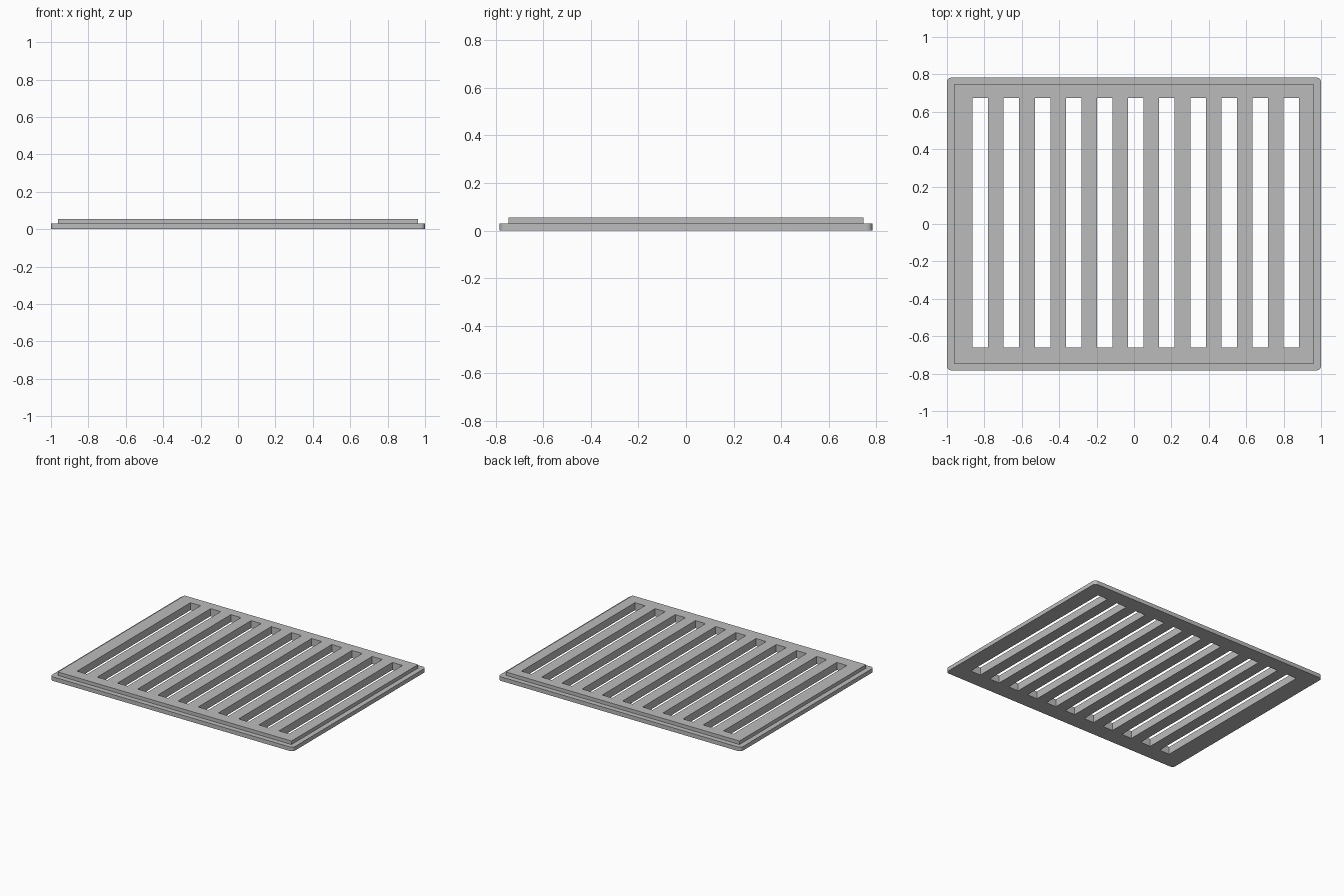
import bpy
import bmesh

cube = bpy.data.objects.get("Cube")
if cube:
    bpy.data.objects.remove(cube, do_unlink=True)

HALF_X, HALF_Y = 1.0, 0.783        # flange outline
STEP = 0.038                       # width of the ledge around the raised plate
FLANGE_Z, TOP_Z = 0.03, 0.056
CORNER = 0.025
SLOTS, PITCH, SLOT_W, SLOT_L = 11, 0.1663, 0.083, 1.334
SLOT_X, SLOT_Y = 0.01, 0.007       # centre of the slot row

grey = bpy.data.materials.new("grey_metal")
grey.use_nodes = True
colour = (0.5, 0.5, 0.5, 1)
grey.diffuse_color = colour
grey.node_tree.nodes["Principled BSDF"].inputs["Base Color"].default_value = colour


def add_box(bm, x0, x1, y0, y1, z0, z1):
    verts = bmesh.ops.create_cube(bm, size=1)["verts"]
    for v in verts:
        v.co.x = x1 if v.co.x > 0 else x0
        v.co.y = y1 if v.co.y > 0 else y0
        v.co.z = z1 if v.co.z > 0 else z0


def make_object(name, bm):
    mesh = bpy.data.meshes.new(name)
    bm.to_mesh(mesh)
    bm.free()
    mesh.materials.append(grey)
    obj = bpy.data.objects.new(name, mesh)
    bpy.context.collection.objects.link(obj)
    return obj


def combine(target, tool, operation):
    mod = target.modifiers.new(operation.lower(), "BOOLEAN")
    mod.operation, mod.solver, mod.object = operation, "EXACT", tool
    bpy.context.view_layer.objects.active = target
    bpy.ops.object.modifier_apply(modifier=mod.name)
    bpy.data.objects.remove(tool, do_unlink=True)


# Flange with rounded vertical corners
bm = bmesh.new()
add_box(bm, -HALF_X, HALF_X, -HALF_Y, HALF_Y, 0, FLANGE_Z)
uprights = [e for e in bm.edges if abs(e.verts[0].co.z - e.verts[1].co.z) > 0.01]
bmesh.ops.bevel(bm, geom=uprights, offset=CORNER, segments=6, profile=0.5, affect="EDGES")
grate = make_object("vent_grate", bm)

# Raised plate, sunk into the flange so the two fuse
bm = bmesh.new()
px, py = HALF_X - STEP, HALF_Y - STEP
add_box(bm, -px, px, -py, py, FLANGE_Z / 2, TOP_Z)
combine(grate, make_object("raised_plate", bm), "UNION")

# Row of slots cut right through
bm = bmesh.new()
for i in range(SLOTS):
    x = SLOT_X + (i - (SLOTS - 1) / 2) * PITCH
    add_box(bm, x - SLOT_W / 2, x + SLOT_W / 2,
            SLOT_Y - SLOT_L / 2, SLOT_Y + SLOT_L / 2, -0.1, 0.2)
slots = make_object("slot_cutter", bm)
slots.hide_render = True
combine(grate, slots, "DIFFERENCE")

# Smooth only the rounded corners
grate.select_set(True)
bpy.context.view_layer.objects.active = grate
bpy.ops.object.shade_smooth_by_angle()
